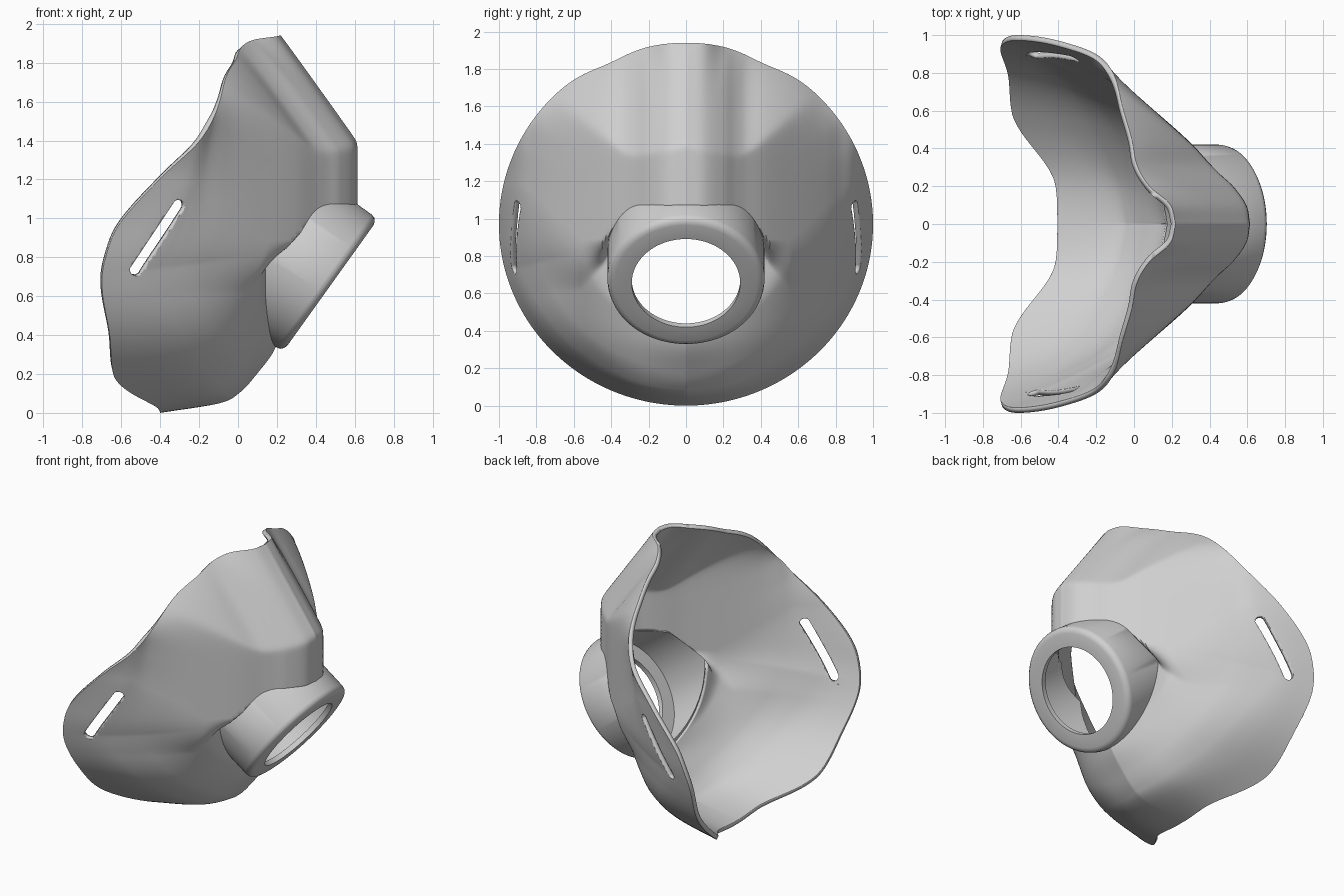
import bpy, bmesh, math
from mathutils import Vector

if "Cube" in bpy.data.objects:
    bpy.data.objects.remove(bpy.data.objects["Cube"])

TONE = (0.63, 0.63, 0.63, 1)
grey = bpy.data.materials.new("shell grey")
grey.use_nodes = True
grey.diffuse_color = TONE
grey.node_tree.nodes["Principled BSDF"].inputs["Base Color"].default_value = TONE


def clamp(v, low=0.0, high=1.0):
    return max(low, min(high, v))


def smoothstep(v):
    v = clamp(v)
    return v * v * (3 - 2 * v)


def soft_ramp(v, width):
    """Zero below, linear above, rounded over the given width."""
    return (v + math.sqrt(v * v + width * width)) / 2


def curve(points, v):
    """Smooth interpolation through (position, value) points."""
    last = len(points) - 1
    v = clamp(v, points[0][0], points[last][0])
    i = 0
    while i < last - 1 and v > points[i + 1][0]:
        i += 1

    def slope(k):
        a, b = points[max(k - 1, 0)], points[min(k + 1, last)]
        return (b[1] - a[1]) / (b[0] - a[0])

    (a, fa), (b, fb) = points[i], points[i + 1]
    w, t = b - a, (v - a) / (b - a)
    s = t * t * (3 - 2 * t)
    return (fa * (1 - s) + fb * s + w * slope(i) * t * (1 - t) ** 2
            - w * slope(i + 1) * t * t * (1 - t))


# Rim depth by angle from the top, and depth profiles of the shell
MID = 0.97
BOX = 0.31
RIM = [(0, .22), (6, .19), (11.5, .08), (17.5, .01), (24, -.025), (37, -.06), (53, -.11),
       (64, -.2), (76, -.4), (90, -.61), (100, -.68), (109, -.7), (126, -.66),
       (143, -.64), (150, -.59), (162, -.45), (168, -.41), (180, -.4)]
NOSE = [(0, .615), (.1, .595), (.2, .525), (.26, .46), (BOX, .41)]
CHEEK = [(BOX, .41), (.43, .3), (.6, .11), (.75, -.07), (.82, -.16), (.9, -.26), (1, -.45)]
JAW_SIDE = [(0, .22), (.45, .14), (.6, .08), (.8, -.23), (.9, -.42), (.95, -.53), (1, -.69)]
JAW_MID = [(0, .22), (.5, .15), (.6, .12), (.8, -.04), (.9, -.2), (.95, -.36), (1, -.63)]
CHIN = [(0, .27), (.5, .23), (.66, .19), (.79, .1), (.9, 0), (.95, -.1), (1, -.4)]


def upper(y, z):
    """Nose ridge, brow and flat cheek panels."""
    front = curve(NOSE if y < BOX else CHEEK, y)
    fold = 1.39 - .226 * y + 1.076 * soft_ramp(y - BOX, .05)
    return front - .715 * soft_ramp(z - fold, .015 + .15 * clamp(y - BOX))


def unblended(y, z, r, angle):
    """Upper panels joined to the rounded jaw along a slanting crease."""
    jaw = curve([(105, curve(JAW_SIDE, r)), (143, curve(JAW_MID, r)),
                 (180, curve(CHIN, r))], angle)
    out = clamp((y - .45) / .42)
    crease = 1.03 - clamp(y - BOX, 0, .25) + .4 * out
    width = .04 + .8 * clamp(y - BOX, 0, .14) + .45 * out
    mix = smoothstep((z - crease + width) / width)
    return jaw * (1 - mix) + upper(y, z) * mix


def surface(y, z):
    """Depth of the outer shell surface."""
    y = abs(y)
    down = (z - MID) / MID
    r, a = math.hypot(y, down), math.atan2(y, down)
    angle = math.degrees(a)
    edge = unblended(math.sin(a), MID + MID * math.cos(a), 1, angle)
    return unblended(y, z, r, angle) + (curve(RIM, angle) - edge) * min(r, 1) ** 10


# Port frame: centre of its face, outward axis, and in-plane up
CENTRE = Vector((.475, 0, .655))
AXIS = Vector((.813, 0, -.582)).normalized()
UP = Vector((-AXIS.z, 0, AXIS.x))
SIDE = Vector((0, 1, 0))


def port_point(r, a, t):
    return CENTRE + UP * (r * math.cos(a)) + SIDE * (r * math.sin(a)) - AXIS * t


def reach(r, a):
    """Distance back from the port face to the shell."""
    t = 0
    while t < .5:
        p = port_point(r, a, t)
        if p.x < surface(p.y, p.z):
            break
        t += .003
    return t


def bridge(bm, rings):
    for a, b in zip(rings, rings[1:]):
        for i in range(len(a)):
            j = (i + 1) % len(a)
            bm.faces.new((a[i], a[j], b[j], b[i]))


def finish(bm, name, degrees):
    mesh = bpy.data.meshes.new(name)
    bm.to_mesh(mesh)
    bm.free()
    mesh.materials.append(grey)
    obj = bpy.data.objects.new(name, mesh)
    bpy.context.collection.objects.link(obj)
    bpy.ops.object.select_all(action="DESELECT")
    obj.select_set(True)
    bpy.context.view_layer.objects.active = obj
    bpy.ops.object.shade_smooth_by_angle(angle=math.radians(degrees))
    return obj


# Mask shell: a dished sheet from the port opening out to the rim
bm = bmesh.new()
STEPS, RINGS = 400, 72
turn = [math.tau * i / STEPS for i in range(STEPS)]
opening = [port_point(.41, a, reach(.41, a)) for a in turn]
rings = []
for k in range(RINGS + 1):
    s = math.sin(k / RINGS * math.pi / 2)
    ring = []
    for a, p in zip(turn, opening):
        # the rim is slightly flattened on each side of the nose
        off = math.degrees(min(a, math.tau - a)) - 25
        rim = 1 - .022 * math.exp(-(off / 9) ** 2)
        y = p.y + (rim * math.sin(a) - p.y) * s
        z = p.z + (MID + MID * rim * math.cos(a) - p.z) * s
        ring.append(bm.verts.new((surface(y, z), y, z)))
    rings.append(ring)
bridge(bm, rings)

# Strap slots: cut the sheet along the edges of a slanted capsule
LOW, HIGH = Vector((-.525, 0, .735)), Vector((-.305, 0, 1.065))
LINE = HIGH - LOW
lean = math.atan2(LINE.z, LINE.x)
planes = []
for end, start in ((HIGH, lean - math.pi / 2), (LOW, lean + math.pi / 2)):
    for i in range(7):
        a = start + math.pi * i / 6
        normal = Vector((math.cos(a), 0, math.sin(a)))
        planes.append((end + normal * .03, normal))


def near_slot(face):
    c = face.calc_center_median()
    c.y = 0
    return (c - LOW - LINE * clamp((c - LOW).dot(LINE) / LINE.length_squared)).length < .06


for point, normal in planes:
    faces = [f for f in bm.faces if near_slot(f)]
    edges = {e for f in faces for e in f.edges}
    verts = {v for f in faces for v in f.verts}
    bmesh.ops.bisect_plane(bm, geom=faces + list(edges) + list(verts), dist=.0001,
                           plane_co=point, plane_no=normal)
inside = [f for f in bm.faces
          if all((f.calc_center_median() - p).dot(n) < 0 for p, n in planes)]
bmesh.ops.delete(bm, geom=inside, context="FACES")
shell = finish(bm, "mask_shell", 35)
thick = shell.modifiers.new("thickness", "SOLIDIFY")
thick.thickness = .03
thick.offset = -1

# Filter port: a hollow lipped tube; a negative depth is measured past the shell
bm = bmesh.new()
profile = [(.42, -.008), (.42, .04), (.415, .02), (.4, .006), (.38, 0),
           (.29, 0), (.29, .035), (.39, .035), (.39, -.035)]
rings = []
for r, depth in profile:
    ring = []
    for a in turn[::4]:
        t = max(reach(r, a), .04) - depth if depth < 0 else depth
        ring.append(bm.verts.new(port_point(r, a, t)))
    rings.append(ring)
bridge(bm, rings + rings[:1])
bmesh.ops.recalc_face_normals(bm, faces=bm.faces)
finish(bm, "filter_port", 40)
